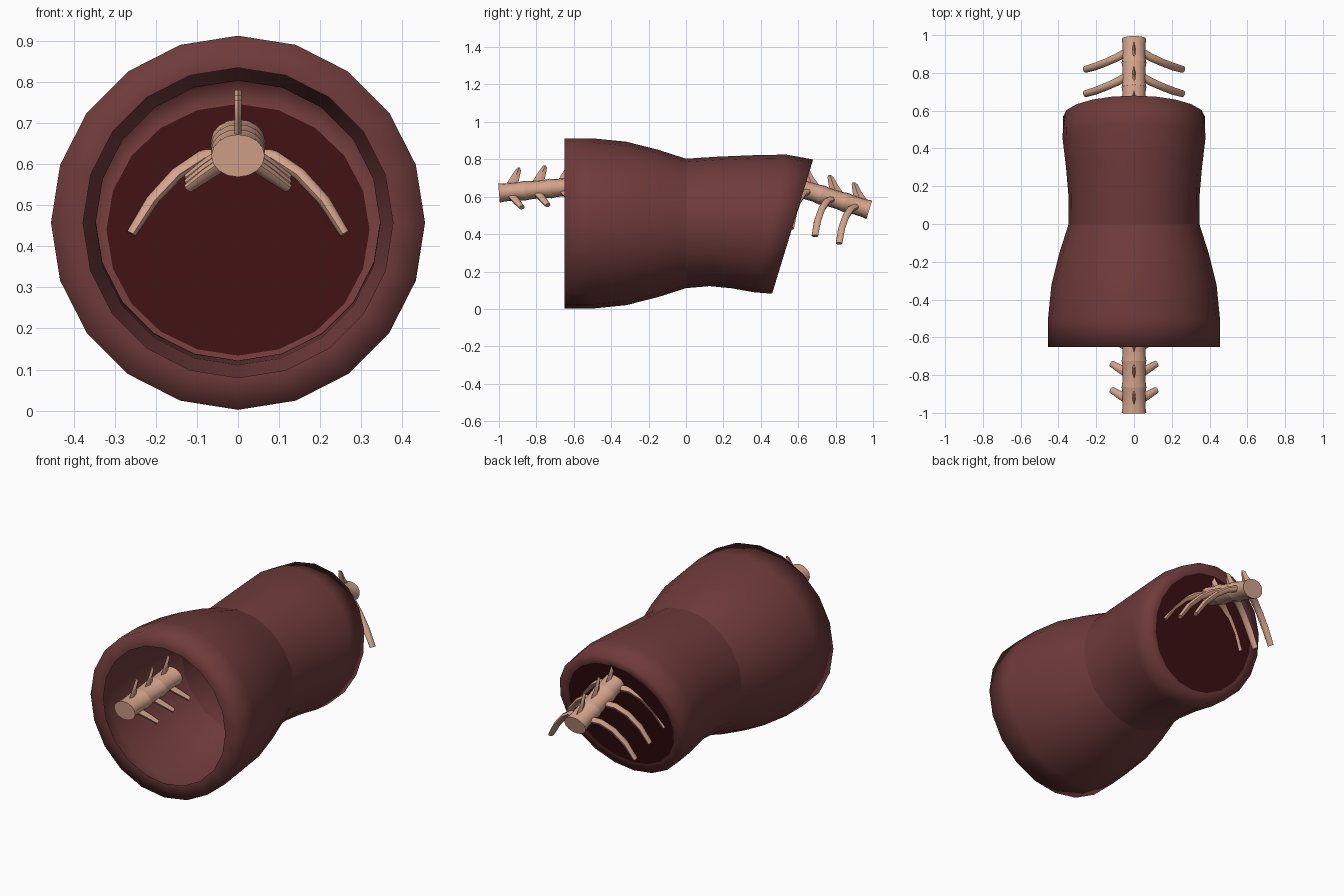
import bpy, bmesh, math
from mathutils import Vector

if "Cube" in bpy.data.objects:
    bpy.data.objects.remove(bpy.data.objects["Cube"])


def material(name, rgb):
    m = bpy.data.materials.new(name)
    m.diffuse_color = (*rgb, 1)
    m.use_nodes = True
    m.node_tree.nodes["Principled BSDF"].inputs["Base Color"].default_value = m.diffuse_color
    return m


FLESH = material("flesh red", (0.16, 0.043, 0.043))
DARK = material("dark inner red", (0.046, 0.005, 0.006))
BONE = material("bone", (0.66, 0.37, 0.26))


def ring(c, axis, ra, rb, n):
    """Ellipse around c: ra sideways, rb along the upright of the axis."""
    axis = Vector(axis).normalized()
    up = Vector((0, 0, 1)) if abs(axis.z) < 0.95 else Vector((0, 1, 0))
    side = axis.cross(up).normalized()
    up = side.cross(axis)
    return [Vector(c) + side * ra * math.sin(2 * math.pi * i / n)
            + up * rb * math.cos(2 * math.pi * i / n) for i in range(n)]


def loft(bm, rings, cap_start=False, cap_end=False):
    vs = [[bm.verts.new(p) for p in r] for r in rings]
    n = len(vs[0])
    for a, b in zip(vs, vs[1:]):
        for i in range(n):
            j = (i + 1) % n
            bm.faces.new((a[i], a[j], b[j], b[i]))
    if cap_start:
        bm.faces.new(vs[0][::-1])
    if cap_end:
        bm.faces.new(vs[-1])


def finish(bm, name, mat, angle=None, fix=True):
    if fix:
        bmesh.ops.recalc_face_normals(bm, faces=bm.faces)
    me = bpy.data.meshes.new(name)
    bm.to_mesh(me)
    bm.free()
    me.materials.append(mat)
    ob = bpy.data.objects.new(name, me)
    bpy.context.collection.objects.link(ob)
    bpy.ops.object.select_all(action='DESELECT')
    ob.select_set(True)
    bpy.context.view_layer.objects.active = ob
    if angle is None:
        bpy.ops.object.shade_smooth()
    else:
        bpy.ops.object.shade_smooth_by_angle(angle=math.radians(angle))
    return ob


def tilted(y, z, r, deg):
    t = math.radians(deg)
    return ring((0, y, z), (0, math.cos(t), -math.sin(t)), r, r, 20)


# front half of the body shell, with an inward rim at the open end
bm = bmesh.new()
loft(bm, [tilted(y, 0.457, r, 0) for y, r in
          ((-0.65, 0.377), (-0.65, 0.455), (-0.5, 0.455), (-0.32, 0.437),
           (-0.15, 0.394), (0, 0.346))])
finish(bm, "front_body_shell", FLESH)

# rear half, bending down to a slanted end with a rim
END = (0.57, 0.44)
bm = bmesh.new()
loft(bm, [tilted(*a) for a in
          ((0, 0.457, 0.346, 0), (0.15, 0.468, 0.347, 4), (0.30, 0.466, 0.36, 9),
           (0.45, 0.457, 0.378, 13), (*END, 0.375, 17), (*END, 0.32, 17))])
finish(bm, "rear_body_shell", FLESH)

# dark disc closing the slanted end
bm = bmesh.new()
bm.faces.new([bm.verts.new(p) for p in tilted(*END, 0.32, 17)])
finish(bm, "rear_inner_disc", DARK, 30)


def tube(bm, pts, radii, n=8):
    """Swept bone: radii are (sideways, upright) pairs."""
    pts = [Vector(p) for p in pts]
    rings = []
    for i, p in enumerate(pts):
        d = pts[min(i + 1, len(pts) - 1)] - pts[max(i - 1, 0)]
        rings.append(ring(p, d, *radii[i], n))
    loft(bm, rings, True, True)


def spine(name, tip, step, side_path, side_radii, spike):
    """Three vertebrae from the tip inward, each with a spike and a side pair."""
    tip, step = Vector(tip), Vector(step)
    bones, spikes, sides = bmesh.new(), bmesh.new(), bmesh.new()
    for k in range(3):
        o = tip + step * k
        loft(bones, [ring(o + step * t, step, r, r * 0.8, 16) for t, r in
                     ((0, 0.065), (0.25, 0.06), (0.75, 0.06), (1, 0.066))], True, True)
        # upright spike, thin sideways
        loft(spikes, [[o + Vector((x, y + s * w, z)) for x, s in
                       ((-0.009, 0), (0, -1), (0.009, 0), (0, 1))]
                      for y, z, w in spike], True, True)
        for m in (1, -1):
            tube(sides, [o + Vector((p[0] * m, p[1], p[2])) for p in side_path],
                 side_radii)
    finish(bones, name + "_vertebrae", BONE, 35)
    finish(spikes, name + "_spikes", BONE, 35)
    finish(sides, name + "_side_bones", BONE, 50)


# front spine with short side bones
spine("front_spine", (0, -1, 0.62), (0, 0.139, 0.012),
      [(0.03, 0.07, -0.015), (0.075, 0.095, -0.045), (0.12, 0.122, -0.078)],
      [(0.026, 0.017), (0.022, 0.016), (0.017, 0.012)],
      [(0.065, 0.03, 0.035), (0.082, 0.075, 0.026), (0.102, 0.12, 0.016),
       (0.105, 0.136, 0.006)])

# rear spine with long curved ribs
spine("rear_spine", (0, 0.98, 0.53), (0, -0.129, 0.040),
      [(0.03, -0.065, 0.02), (0.09, -0.098, 0.005), (0.15, -0.125, -0.035),
       (0.21, -0.148, -0.1), (0.26, -0.162, -0.18)],
      [(0.022, 0.018), (0.021, 0.017), (0.02, 0.016), (0.02, 0.015), (0.018, 0.012)],
      [(-0.045, 0.05, 0.035), (-0.065, 0.095, 0.024), (-0.078, 0.135, 0.016),
       (-0.083, 0.146, 0.006)])
